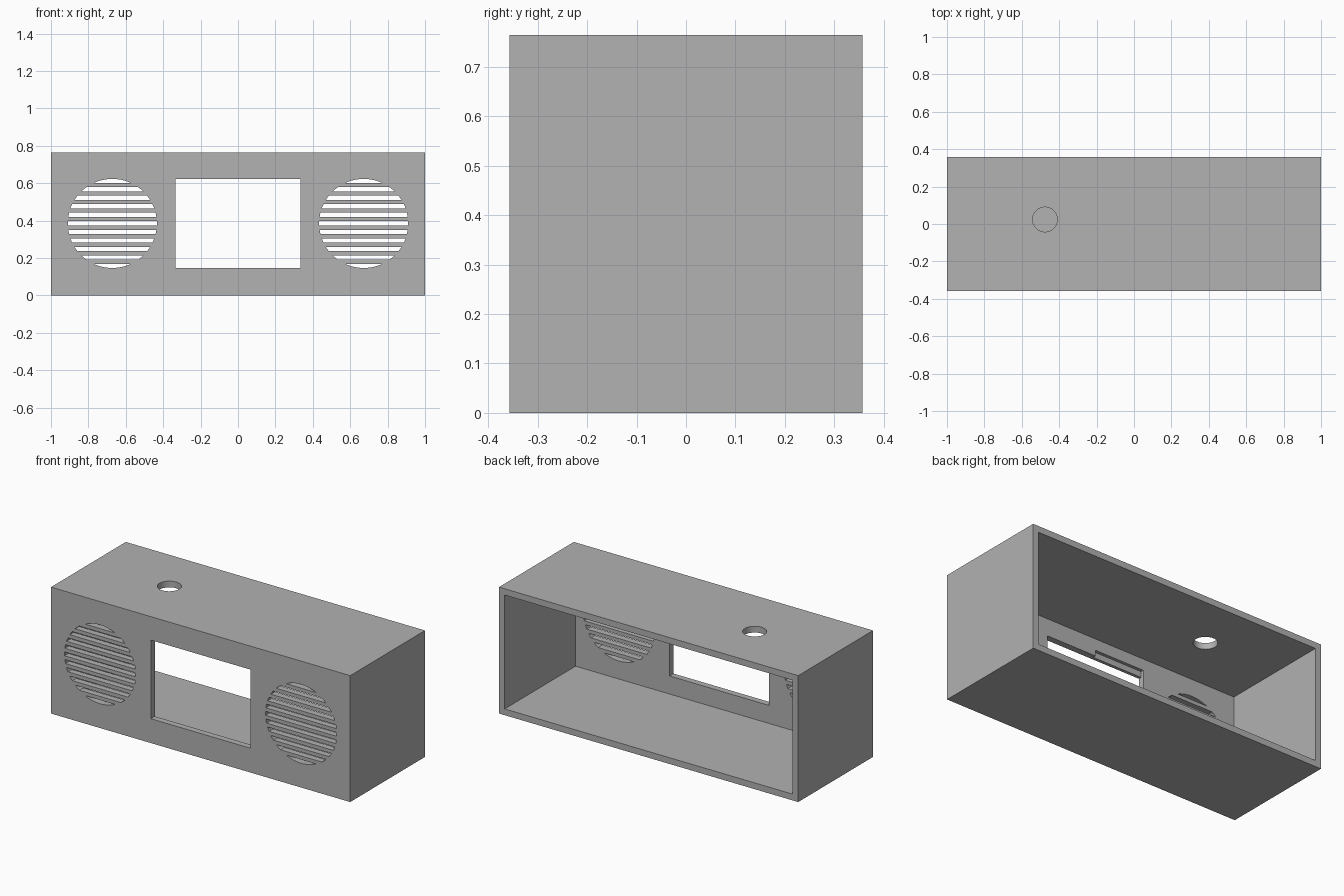
import bpy, bmesh
from math import sin, cos, asin, pi

default = bpy.data.objects.get("Cube")
if default:
    bpy.data.objects.remove(default)

# Overall sizes
W, D, H, WALL = 2.0, 0.714, 0.764, 0.038
FRONT = -D / 2
MID_Z = 0.385

grey = bpy.data.materials.new("plain grey")
grey.use_nodes = True
colour = (0.445, 0.445, 0.445, 1)
grey.diffuse_color = colour
grey.node_tree.nodes["Principled BSDF"].inputs["Base Color"].default_value = colour


def make_object(name, bm):
    bmesh.ops.recalc_face_normals(bm, faces=bm.faces)
    mesh = bpy.data.meshes.new(name)
    bm.to_mesh(mesh)
    bm.free()
    mesh.materials.append(grey)
    obj = bpy.data.objects.new(name, mesh)
    bpy.context.collection.objects.link(obj)
    return obj


def box(name, low, high):
    bm = bmesh.new()
    bmesh.ops.create_cube(bm, size=1)
    for v in bm.verts:
        v.co = [a + (c + 0.5) * (b - a) for a, b, c in zip(low, high, v.co)]
    return make_object(name, bm)


def cut(target, cutter):
    cutter.hide_render = True
    mod = target.modifiers.new("cut", "BOOLEAN")
    mod.operation = "DIFFERENCE"
    mod.solver = "EXACT"
    mod.object = cutter
    bpy.context.view_layer.objects.active = target
    bpy.ops.object.modifier_apply(modifier=mod.name)
    bpy.data.objects.remove(cutter)


def grille_cutter(name, x, radius, pitch, slot, count):
    """Horizontal slots trimmed to a circle, as separate prisms."""
    bm = bmesh.new()
    steps = 8
    for i in range(count):
        z = (i - (count - 1) / 2) * pitch
        low = asin(max(-1, (z - slot / 2) / radius))
        high = asin(min(1, (z + slot / 2) / radius))
        arc = [low + (high - low) * s / steps for s in range(steps + 1)]
        outline = [(cos(a), sin(a)) for a in arc]
        outline += [(-c, s) for c, s in reversed(outline)]
        verts = [bm.verts.new((x + c * radius, FRONT - 0.05, MID_Z + s * radius))
                 for c, s in outline]
        bmesh.ops.remove_doubles(bm, verts=verts, dist=1e-5)
        face = bm.faces.new([v for v in verts if v.is_valid])
        out = bmesh.ops.extrude_face_region(bm, geom=[face])["geom"]
        for v in out:
            if isinstance(v, bmesh.types.BMVert):
                v.co.y += WALL + 0.1
    return make_object(name, bm)


# Open-backed case
case = box("case", (-W / 2, FRONT, 0), (W / 2, -FRONT, H))
cut(case, box("cavity", (WALL - W / 2, FRONT + WALL, WALL),
              (W / 2 - WALL, 1, H - WALL)))

# Display window, with a shallow notch inside above its right half
cut(case, box("window", (-0.333, -1, 0.147), (0.333, 0, 0.622)))
cut(case, box("notch", (-0.333, FRONT + WALL / 2, 0.6), (0, 0, 0.657)))

# Speaker grilles
for side in (-1, 1):
    cut(case, grille_cutter("grille", side * 0.672, 0.238, 0.0455, 0.0235, 11))

# Round button hole in the top
bm = bmesh.new()
bmesh.ops.create_cone(bm, cap_ends=True, segments=64, radius1=0.066,
                      radius2=0.066, depth=0.2)
bmesh.ops.translate(bm, verts=bm.verts, vec=(-0.476, 0.024, H))
cut(case, make_object("button_hole", bm))

# Crisp flat walls, smooth round cuts
case.select_set(True)
bpy.context.view_layer.objects.active = case
bpy.ops.object.shade_smooth_by_angle(angle=pi / 6)
